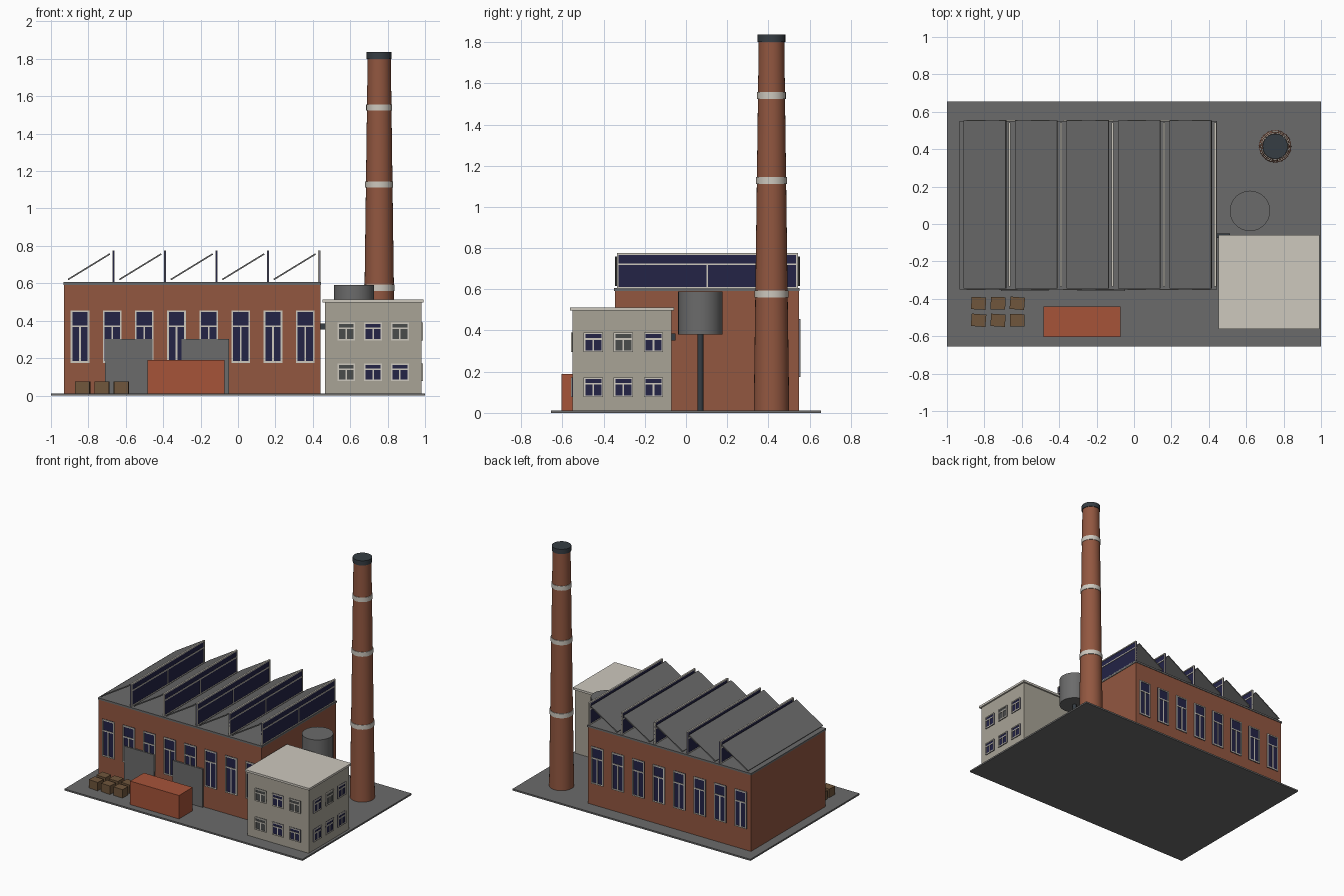
import bpy, bmesh, math, random
from mathutils import Matrix, Vector

if "Cube" in bpy.data.objects:
    bpy.data.objects.remove(bpy.data.objects["Cube"])

random.seed(4)


def srgb(r, g, b):
    f = lambda c: c / 12.92 if c <= 0.04045 else ((c + 0.055) / 1.055) ** 2.4
    return tuple(f(c / 255) for c in (r, g, b)) + (1.0,)


COLOURS = {
    "brick": (146, 87, 64), "grey": (107, 107, 107), "plaster": (168, 163, 150),
    "pale_trim": (205, 200, 190), "navy_glass": (35, 35, 70), "dim_glass": (74, 76, 75),
    "rust_red": (166, 83, 57), "crate_wood": (112, 86, 60), "dark_metal": (54, 61, 67),
}
MATS = {}
for key, rgb in COLOURS.items():
    MATS[key] = bpy.data.materials.new(key)
    MATS[key].diffuse_color = srgb(*rgb)


def finish(name, bm, mats):
    me = bpy.data.meshes.new(name)
    bm.to_mesh(me)
    bm.free()
    for m in mats:
        me.materials.append(MATS[m])
    ob = bpy.data.objects.new(name, me)
    bpy.context.collection.objects.link(ob)
    return ob


def add_box(bm, x0, x1, y0, y1, z0, z1, index=0, mat=Matrix()):
    size = Matrix.Diagonal((x1 - x0, y1 - y0, z1 - z0, 1))
    move = Matrix.Translation(((x0 + x1) / 2, (y0 + y1) / 2, (z0 + z1) / 2))
    new = bmesh.ops.create_cube(bm, size=1, matrix=mat @ move @ size)["verts"]
    for f in {f for v in new for f in v.link_faces}:
        f.material_index = index


def box(name, mat, *dims):
    bm = bmesh.new()
    add_box(bm, *dims)
    return finish(name, bm, [mat])


def tube(name, mat, x, y, z0, z1, r0, r1=None, sides=32):
    bm = bmesh.new()
    bmesh.ops.create_cone(bm, cap_ends=True, segments=sides, radius1=r0,
                          radius2=r0 if r1 is None else r1, depth=z1 - z0,
                          matrix=Matrix.Translation((x, y, (z0 + z1) / 2)))
    ob = finish(name, bm, [mat])
    bpy.context.view_layer.objects.active = ob
    ob.select_set(True)
    bpy.ops.object.shade_smooth_by_angle(angle=math.radians(35))
    ob.select_set(False)
    return ob


def window(name, pos, angle, w, h, transom, glass="navy_glass", bar=0.009):
    """Glazed plate with frame, transom and lower mullion; outward is local -y."""
    bm = bmesh.new()
    m = Matrix.Translation(pos) @ Matrix.Rotation(angle, 4, 'Z')
    a = w / 2
    add_box(bm, -a, a, -0.004, 0.002, 0, h, 0, m)
    for x0, x1, z0, z1 in ((-a, -a + bar, 0, h), (a - bar, a, 0, h),
                           (-a + bar, a - bar, 0, bar), (-a + bar, a - bar, h - bar, h),
                           (-a + bar, a - bar, transom - bar / 2, transom + bar / 2),
                           (-bar / 2, bar / 2, bar, transom - bar / 2)):
        add_box(bm, x0, x1, -0.008, -0.002, z0, z1, 1, m)
    return finish(name, bm, [glass, "pale_trim"])


# Yard and main hall
box("yard", "grey", -1, 1, -0.655, 0.655, 0, 0.012)
box("hall_walls", "brick", -0.93, 0.44, -0.345, 0.548, 0.012, 0.592)
box("hall_roof_deck", "grey", -0.934, 0.444, -0.349, 0.552, 0.592, 0.606)

# Tall hall windows on the front and back
for i in range(8):
    x = -0.845 + 0.172 * i
    window("hall_front_window", (x, -0.345, 0.175), 0, 0.1, 0.28, 0.195)
    window("hall_back_window", (x, 0.548, 0.175), math.pi, 0.1, 0.28, 0.195)

# Loading doors
for x in (-0.71, -0.302):
    box("loading_door", "grey", x, x + 0.254, -0.357, -0.34, 0.012, 0.302)

# Sawtooth roof: sloping slabs with upright glazing
for i in range(5):
    x = -0.665 + 0.275 * i
    a, b = Vector((x - 0.244, 0, 0.62)), Vector((x - 0.02, 0, 0.757))
    d = b - a
    bm = bmesh.new()
    tilt = Matrix.Translation(a) @ Matrix.Rotation(-math.atan2(d.z, d.x), 4, 'Y')
    add_box(bm, 0, d.length, -0.345, 0.553, -0.004, 0.004, 0, tilt)
    finish("sawtooth_slab", bm, ["grey"])
    bm = bmesh.new()
    add_box(bm, x - 0.002, x + 0.002, -0.335, 0.543, 0.606, 0.772)
    for y0, y1, z0, z1 in ((-0.335, -0.327, 0.606, 0.775), (0.535, 0.543, 0.606, 0.775),
                           (-0.327, 0.535, 0.767, 0.775), (-0.327, 0.535, 0.606, 0.611),
                           (-0.327, 0.535, 0.718, 0.726), (0.1, 0.107, 0.611, 0.718)):
        add_box(bm, x - 0.006, x + 0.006, y0, y1, z0, z1, 1)
    finish("sawtooth_glazing", bm, ["navy_glass", "pale_trim"])

# Office block
box("office_walls", "plaster", 0.465, 0.98, -0.55, -0.07, 0.012, 0.496)
box("office_roof", "pale_trim", 0.452, 0.992, -0.562, -0.058, 0.496, 0.512)
for row, z in enumerate((0.077, 0.295)):
    for i in range(3):
        dim = (row, i) in ((0, 0), (1, 0), (1, 2))
        window("office_front_window", (0.578 + 0.144 * i, -0.55, z), 0, 0.094, 0.095,
               0.064, "dim_glass" if dim else "navy_glass", 0.008)
        dim = (row, i) == (1, 1)
        window("office_side_window", (0.98, -0.45 + 0.146 * i, z), math.pi / 2, 0.094, 0.095,
               0.064, "dim_glass" if dim else "navy_glass", 0.008)
box("link_duct", "dark_metal", 0.44, 0.512, -0.075, -0.05, 0.352, 0.385)

# Water tank on its post
tube("tank_post", "dark_metal", 0.62, 0.07, 0.012, 0.385, 0.014, sides=16)
tube("tank", "grey", 0.62, 0.07, 0.38, 0.59, 0.108)

# Chimney with pale bands and dark cap
CX, CY = 0.755, 0.415
tube("chimney_stack", "brick", CX, CY, 0.012, 1.805, 0.086, 0.062)
for z in (0.577, 1.128, 1.54):
    r = 0.086 - 0.024 * z / 1.8 + 0.004
    tube("chimney_band", "pale_trim", CX, CY, z - 0.017, z + 0.017, r)
tube("chimney_cap", "dark_metal", CX, CY, 1.8, 1.836, 0.067)

# Shipping container and crates
box("container", "rust_red", -0.483, -0.073, -0.604, -0.44, 0.012, 0.19)
for x in (-0.831, -0.727, -0.624):
    for y in (-0.424, -0.515):
        bm = bmesh.new()
        turn = Matrix.Translation((x, y, 0)) @ Matrix.Rotation(random.uniform(-0.1, 0.1), 4, 'Z')
        add_box(bm, -0.039, 0.039, -0.033, 0.033, 0.012, 0.076, 0, turn)
        finish("crate", bm, ["crate_wood"])

for m in bpy.data.materials:
    if m.users and not m.is_grease_pencil:
        m.use_nodes = True
        m.node_tree.nodes["Principled BSDF"].inputs["Base Color"].default_value = m.diffuse_color
